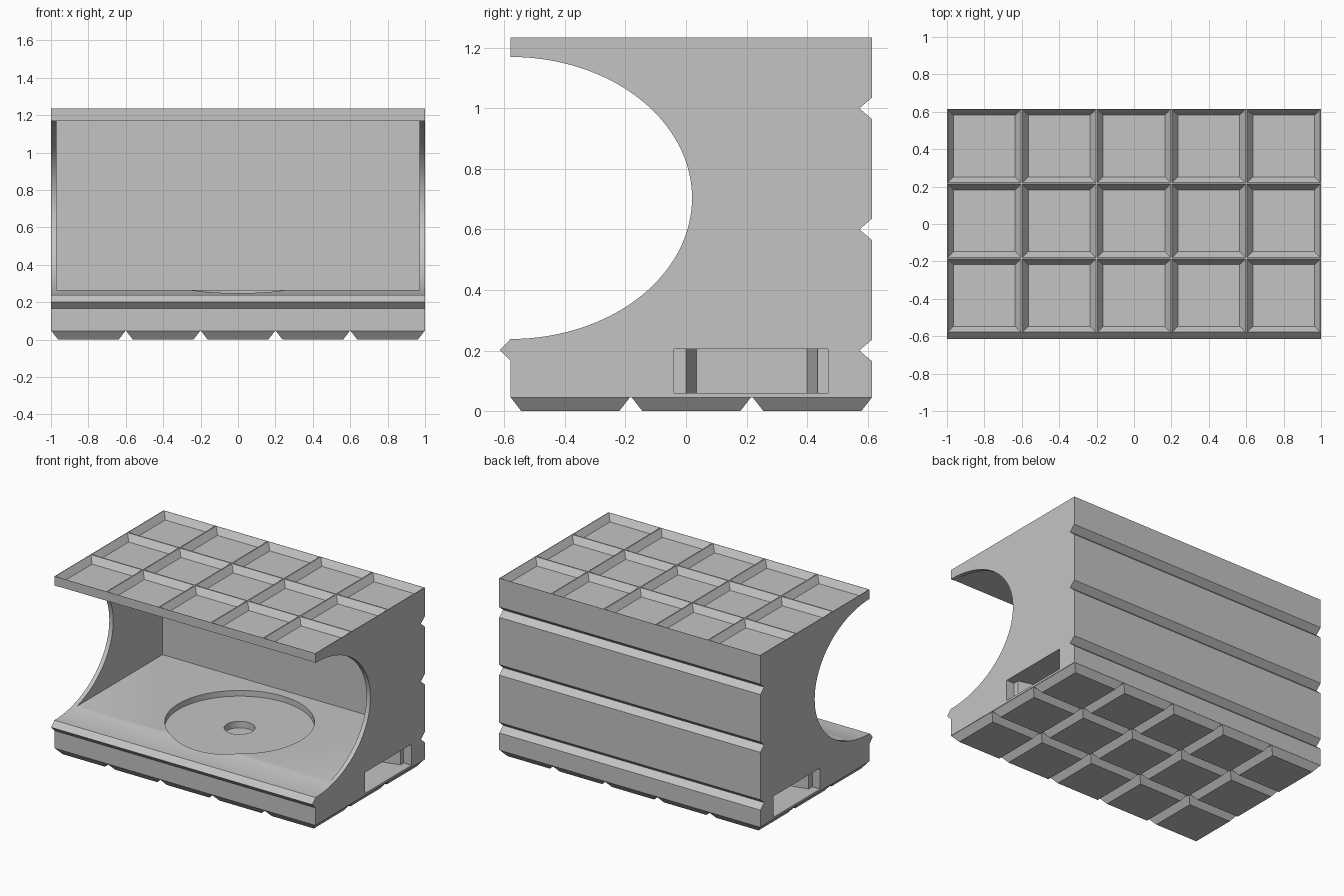
import bpy
import bmesh
from math import sin, cos, pi
from mathutils import Vector

if "Cube" in bpy.data.objects:
    bpy.data.objects.remove(bpy.data.objects["Cube"])

grey = bpy.data.materials.new("light_grey")
grey.use_nodes = True
COLOUR = (0.55, 0.55, 0.55, 1)
grey.diffuse_color = COLOUR
grey.node_tree.nodes["Principled BSDF"].inputs["Base Color"].default_value = COLOUR

MID_Y = 0.0175            # centre of the block in depth
FRONT, BACK = -0.58, 0.615
BASE, TOP = 0.045, 1.235


def make_object(name, bm):
    bmesh.ops.recalc_face_normals(bm, faces=bm.faces)
    mesh = bpy.data.meshes.new(name)
    bm.to_mesh(mesh)
    bm.free()
    mesh.materials.append(grey)
    obj = bpy.data.objects.new(name, mesh)
    bpy.context.collection.objects.link(obj)
    return obj


def add_loft(bm, lower, upper, caps=(True, True)):
    """Join two matching outlines with side faces and optional end caps."""
    a = [bm.verts.new(p) for p in lower]
    b = [bm.verts.new(p) for p in upper]
    for i in range(len(a)):
        j = (i + 1) % len(a)
        bm.faces.new((a[i], a[j], b[j], b[i]))
    for ring, wanted in zip((a, b), caps):
        if wanted:
            bm.faces.new(ring)


def square(x, y, z, half):
    return [Vector((x + i * half, y + j * half, z))
            for i, j in ((-1, -1), (1, -1), (1, 1), (-1, 1))]


def circle(radius, z, count=72):
    return [Vector((radius * cos(2 * pi * i / count),
                    MID_Y + radius * sin(2 * pi * i / count), z)) for i in range(count)]


def cut(target, bm):
    """Subtract a temporary cutter from the target."""
    cutter = make_object("cutter", bm)
    cutter.hide_render = True
    mod = target.modifiers.new("cut", "BOOLEAN")
    mod.operation = "DIFFERENCE"
    mod.solver = "EXACT"
    mod.object = cutter
    bpy.context.view_layer.objects.active = target
    bpy.ops.object.modifier_apply(modifier=mod.name)
    mesh = cutter.data
    bpy.data.objects.remove(cutter)
    bpy.data.meshes.remove(mesh)


# Grid of cells shared by the roof pockets and the feet
cells = [(0.4 * i, MID_Y + 0.4 * j) for i in range(-2, 3) for j in (-1, 0, 1)]

# Side profile: elliptical mouth, front tongue and back grooves
profile = [(FRONT, TOP)]
for i in range(65):
    t = pi / 2 - pi * i / 64
    profile.append((FRONT + 0.6 * cos(t), 0.704 + 0.466 * sin(t)))
profile += [(-0.615, 0.202), (FRONT, 0.166), (FRONT, BASE), (BACK, BASE)]
for z in (0.2, 0.6, 1.0):
    profile += [(BACK, z - 0.036), (BACK - 0.042, z), (BACK, z + 0.036)]
profile.append((BACK, TOP))

bm = bmesh.new()
add_loft(bm, [(-1, y, z) for y, z in profile], [(1, y, z) for y, z in profile])
body = make_object("block_body", bm)

# Hollow interior between thin side walls
bm = bmesh.new()
room = [(-0.97, -0.8), (0.97, -0.8), (0.97, 0.56), (-0.97, 0.56)]
add_loft(bm, [(x, y, 0.265) for x, y in room], [(x, y, 1.172) for x, y in room])
cut(body, bm)

# Round floor recess and its centre hole
for radius, bottom in ((0.47, 0.225), (0.097, 0.18)):
    bm = bmesh.new()
    add_loft(bm, circle(radius, bottom), circle(radius, 0.4))
    cut(body, bm)

# Stepped grip slots on both sides
slot = [(1.1, -0.04), (1.1, 0.47), (0.94, 0.47), (0.94, 0.435),
        (0.8, 0.4), (0.8, 0.035), (0.94, 0), (0.94, -0.04)]
for side in (-1, 1):
    bm = bmesh.new()
    add_loft(bm, [(side * x, y, 0.06) for x, y in slot],
             [(side * x, y, 0.205) for x, y in slot])
    cut(body, bm)

# Tapered pockets in the roof; the cutters flare on above the surface
bm = bmesh.new()
for x, y in cells:
    add_loft(bm, square(x, y, TOP - 0.045, 0.165), square(x, y, TOP + 0.002, 0.197))
cut(body, bm)

# Tapered feet under the base
bm = bmesh.new()
for x, y in cells:
    add_loft(bm, square(x, y, 0, 0.162), square(x, y, BASE, 0.197), (True, False))
feet = make_object("stacking_feet", bm)

for obj in (body, feet):
    bpy.ops.object.select_all(action="DESELECT")
    obj.select_set(True)
    bpy.context.view_layer.objects.active = obj
    bpy.ops.object.shade_smooth_by_angle(angle=pi / 9)
